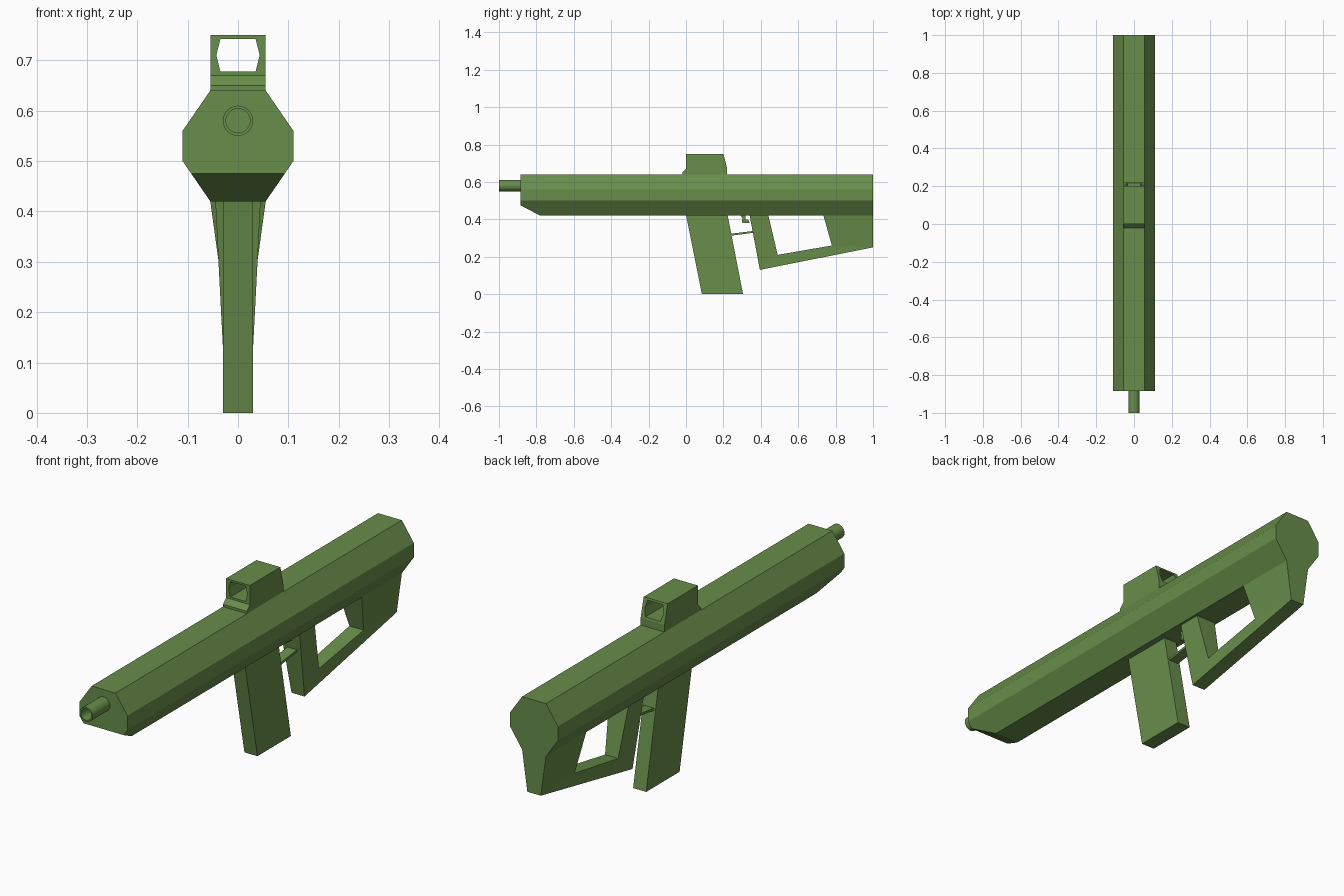
import bpy, bmesh, math
from mathutils import Vector

if "Cube" in bpy.data.objects:
    bpy.data.objects.remove(bpy.data.objects["Cube"])

green = bpy.data.materials.new("green")
green.diffuse_color = (0.14, 0.27, 0.07, 1)
green.use_nodes = True
green.node_tree.nodes["Principled BSDF"].inputs["Base Color"].default_value = green.diffuse_color


def finish(bm, name):
    bmesh.ops.recalc_face_normals(bm, faces=bm.faces[:])
    mesh = bpy.data.meshes.new(name)
    bm.to_mesh(mesh)
    bm.free()
    mesh.materials.append(green)
    ob = bpy.data.objects.new(name, mesh)
    bpy.context.collection.objects.link(ob)
    return ob


def loft(bm, ring_a, ring_b):
    """Closed solid between two matching outlines."""
    a = [bm.verts.new(p) for p in ring_a]
    b = [bm.verts.new(p) for p in ring_b]
    bm.faces.new(a)
    bm.faces.new(b[::-1])
    for i in range(len(a)):
        j = (i + 1) % len(a)
        bm.faces.new((a[i], a[j], b[j], b[i]))


def side_prism(name, profile, half):
    """Side outline (y, z) extruded to both sides of x = 0."""
    bm = bmesh.new()
    loft(bm, [(-half, y, z) for y, z in profile], [(half, y, z) for y, z in profile])
    return finish(bm, name)


def front_prism(bm, half_profile, y0, y1):
    """Half outline (x, z) mirrored in x and extruded along y."""
    pts = half_profile + [(-x, z) for x, z in reversed(half_profile) if x > 0]
    loft(bm, [(x, y0, z) for x, z in pts], [(x, y1, z) for x, z in pts])


# Eight-sided body with the lower front edge cut off at a slant
bm = bmesh.new()
front_prism(bm, [(0.055, 0.64), (0.11, 0.56), (0.11, 0.50), (0.055, 0.42)], -0.885, 1.0)
cut = bmesh.ops.bisect_plane(bm, geom=bm.verts[:] + bm.edges[:] + bm.faces[:],
                             plane_co=(0, -0.885, 0.475),
                             plane_no=Vector((0, -0.055, -0.105)).normalized(),
                             clear_outer=True)
bmesh.ops.holes_fill(bm, edges=[e for e in bm.edges if e.is_boundary], sides=0)
finish(bm, "body")

# Hollow barrel: lathed closed section
bm = bmesh.new()
N = 24
section = [(0.03, -0.87), (0.03, -1.0), (0.024, -1.0), (0.024, -0.886)]
rings = []
for r, y in section:
    rings.append([bm.verts.new((r * math.cos(2 * math.pi * i / N), y,
                                0.58 + r * math.sin(2 * math.pi * i / N))) for i in range(N)])
for a, b in zip(rings, rings[1:]):
    for i in range(N):
        j = (i + 1) % N
        bm.faces.new((a[i], a[j], b[j], b[i]))
bm.faces.new(rings[0])
bm.faces.new(rings[-1])
barrel = finish(bm, "barrel")
bpy.context.view_layer.objects.active = barrel
barrel.select_set(True)
bpy.ops.object.shade_smooth_by_angle(angle=math.radians(35))
barrel.select_set(False)

# Sight housing with a six-sided tunnel
sight = side_prism("sight", [(-0.02, 0.635), (-0.02, 0.65), (0, 0.67), (0, 0.75),
                             (0.20, 0.75), (0.22, 0.67), (0.22, 0.635)], 0.055)
bm = bmesh.new()
front_prism(bm, [(0.035, 0.742), (0.043, 0.71), (0.035, 0.678)], -0.1, 0.3)
cutter = finish(bm, "sight_cutter")
cutter.hide_render = True
mod = sight.modifiers.new("tunnel", 'BOOLEAN')
mod.operation = 'DIFFERENCE'
mod.solver = 'EXACT'
mod.object = cutter
bpy.context.view_layer.objects.active = sight
bpy.ops.object.modifier_apply(modifier=mod.name)
bpy.data.objects.remove(cutter)

# Magazine, trigger guard and trigger
side_prism("magazine", [(0, 0.425), (0.085, 0), (0.305, 0), (0.222, 0.425)], 0.03)
side_prism("trigger_guard", [(0.235, 0.312), (0.36, 0.328), (0.36, 0.338), (0.235, 0.322)], 0.022)
side_prism("trigger", [(0.288, 0.425), (0.302, 0.405), (0.298, 0.382), (0.34, 0.38),
                       (0.335, 0.395), (0.318, 0.402), (0.318, 0.425)], 0.01)

# Open stock: outer and inner outlines as (half width, y, z), tapering downwards
outer = [(0.045, 0.34, 0.422), (0.03, 0.395, 0.13), (0.031, 1.0, 0.25), (0.055, 1.0, 0.42)]
inner = [(0.045, 0.44, 0.422), (0.03, 0.49, 0.21), (0.033, 0.78, 0.26), (0.055, 0.735, 0.42)]
bm = bmesh.new()
vs = {(k, s, i): bm.verts.new((s * x, y, z))
      for k, outline in enumerate((outer, inner)) for s in (-1, 1)
      for i, (x, y, z) in enumerate(outline)}
for i in range(3):
    for s in (-1, 1):
        bm.faces.new((vs[0, s, i], vs[0, s, i + 1], vs[1, s, i + 1], vs[1, s, i]))
    for k in (0, 1):
        bm.faces.new((vs[k, -1, i], vs[k, -1, i + 1], vs[k, 1, i + 1], vs[k, 1, i]))
for i in (0, 3):
    bm.faces.new((vs[0, -1, i], vs[0, 1, i], vs[1, 1, i], vs[1, -1, i]))
finish(bm, "stock")
